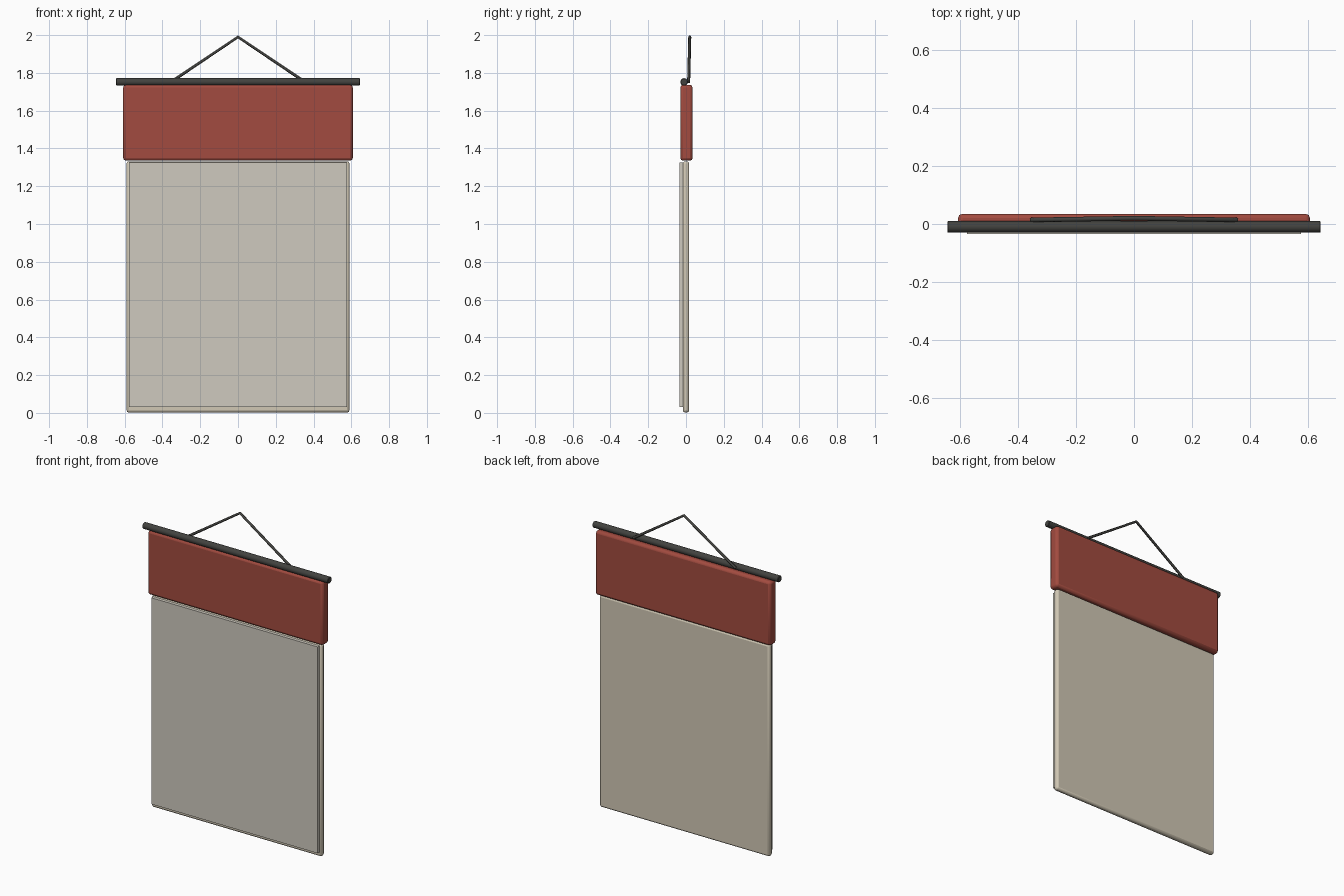
import bpy

if "Cube" in bpy.data.objects:
    bpy.data.objects.remove(bpy.data.objects["Cube"])

def material(name, rgb):
    m = bpy.data.materials.new(name)
    m.diffuse_color = (*rgb, 1)
    m.use_nodes = True
    m.node_tree.nodes["Principled BSDF"].inputs["Base Color"].default_value = m.diffuse_color
    return m

red = material("red_board", (0.36, 0.07, 0.05))
cream = material("cream_backing", (0.64, 0.58, 0.46))
paper = material("paper", (0.62, 0.59, 0.52))
dark = material("dark_metal", (0.055, 0.055, 0.05))

def slab(name, mat, half_x, y0, y1, z0, z1, bevel=0):
    bpy.ops.mesh.primitive_cube_add(size=1, location=(0, (y0 + y1) / 2, (z0 + z1) / 2))
    ob = bpy.context.object
    ob.name = name
    ob.scale = (2 * half_x, y1 - y0, z1 - z0)
    bpy.ops.object.transform_apply(location=False, rotation=False, scale=True)
    ob.data.materials.append(mat)
    if bevel:
        mod = ob.modifiers.new("soft_edges", 'BEVEL')
        mod.width = bevel
        mod.segments = 2
        bpy.ops.object.shade_smooth_by_angle()
    return ob

# Header board, backing sheet and raised page stack
slab("header_board", red, 0.608, -0.03, 0.035, 1.335, 1.737, 0.015)
slab("backing_board", cream, 0.59, -0.017, 0.017, 0.005, 1.335, 0.012)
slab("page_stack", paper, 0.577, -0.035, -0.005, 0.03, 1.325)
bpy.data.objects["backing_board"].location.z -= 0.003

# Hanging rod
bpy.ops.mesh.primitive_cylinder_add(vertices=24, radius=0.02, depth=1.29,
                                    location=(0, -0.01, 1.752), rotation=(0, 1.5707963, 0))
rod = bpy.context.object
rod.name = "hanging_rod"
rod.data.materials.append(dark)
mod = rod.modifiers.new("end_edges", 'BEVEL')
mod.width, mod.segments = 0.003, 1
bpy.ops.object.shade_smooth_by_angle()

# Hanging cord, a bent tube rising to a peak
cu = bpy.data.curves.new("hanging_cord", 'CURVE')
cu.dimensions = '3D'
cu.bevel_depth = 0.008
cu.bevel_resolution = 2
cu.use_fill_caps = True
sp = cu.splines.new('POLY')
pts = [(-0.355, 0.014, 1.752), (0, 0.02, 1.99), (0.355, 0.014, 1.752)]
sp.points.add(len(pts) - 1)
for p, co in zip(sp.points, pts):
    p.co = (*co, 1)
cord = bpy.data.objects.new("hanging_cord", cu)
bpy.context.collection.objects.link(cord)
cu.materials.append(dark)
